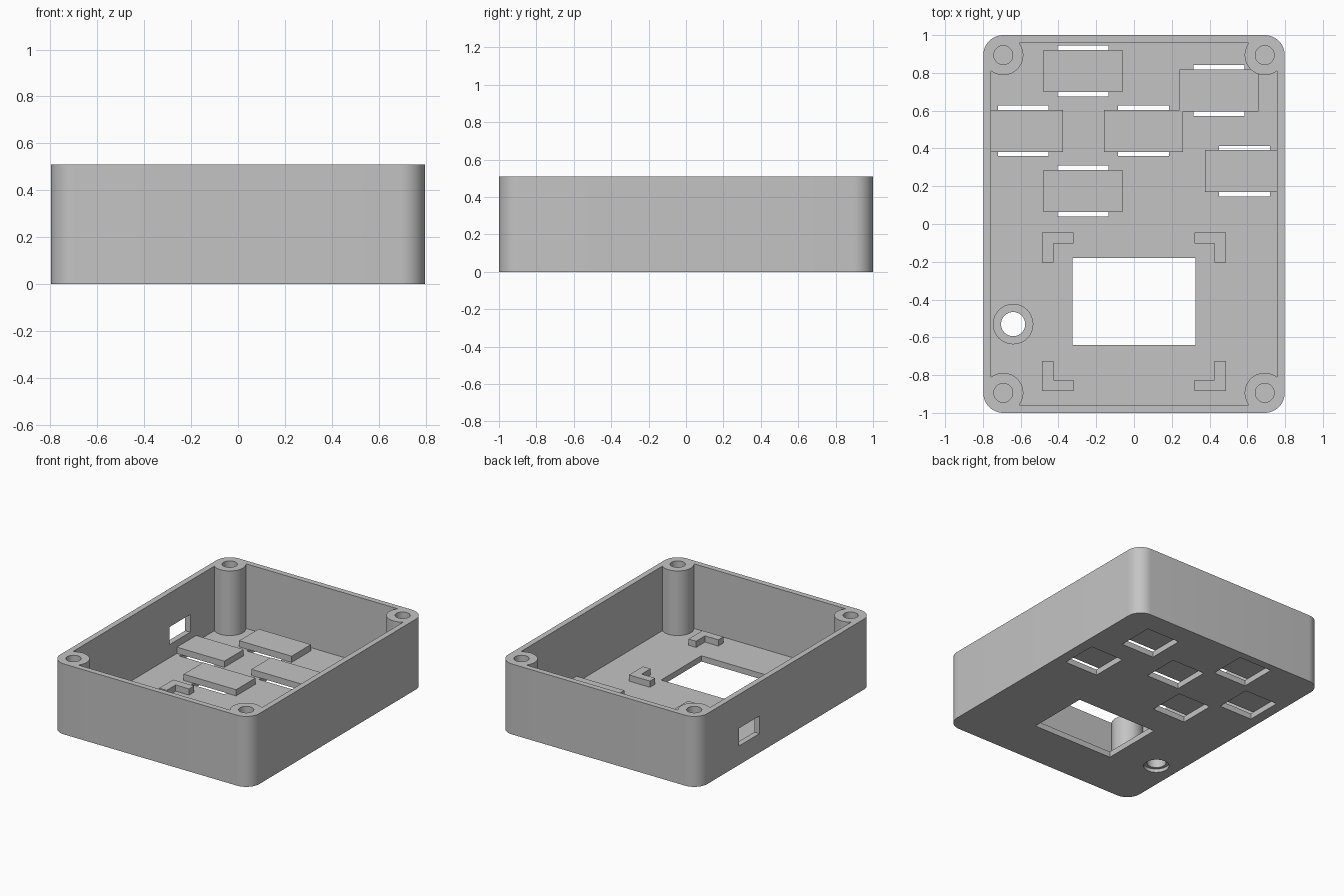
import bpy, bmesh
from math import cos, sin, pi, atan2, sqrt, radians

cube = bpy.data.objects.get("Cube")
if cube:
    bpy.data.objects.remove(cube, do_unlink=True)

W, D, H = 0.798, 1.0, 0.51          # half width, half depth, height
WALL, FLOOR = 0.041, 0.042
POST_R, SCREW_R = 0.106, 0.05
PX, PY = W - POST_R, D - POST_R     # post centres

grey = bpy.data.materials.new("matte grey")
grey.use_nodes = True
grey.diffuse_color = (0.55, 0.55, 0.55, 1)
grey.node_tree.nodes["Principled BSDF"].inputs["Base Color"].default_value = (0.55, 0.55, 0.55, 1)


def prism(name, outline, z0, z1):
    """Extrude a counter-clockwise outline from z0 to z1."""
    bm = bmesh.new()
    face = bm.faces.new([bm.verts.new((x, y, z0)) for x, y in outline])
    top = bmesh.ops.extrude_face_region(bm, geom=[face])["geom"]
    for v in top:
        if isinstance(v, bmesh.types.BMVert):
            v.co.z = z1
    bmesh.ops.recalc_face_normals(bm, faces=bm.faces)
    mesh = bpy.data.meshes.new(name)
    bm.to_mesh(mesh)
    bm.free()
    mesh.materials.append(grey)
    ob = bpy.data.objects.new(name, mesh)
    bpy.context.collection.objects.link(ob)
    return ob


def arc(cx, cy, r, a0, a1, n):
    return [(cx + r * cos(a0 + (a1 - a0) * i / n), cy + r * sin(a0 + (a1 - a0) * i / n))
            for i in range(n + 1)]


def circle(cx, cy, r, n=48):
    return arc(cx, cy, r, 0, 2 * pi, n)[:-1]


def rect(x0, x1, y0, y1):
    return [(x0, y0), (x1, y0), (x1, y1), (x0, y1)]


def cut(target, outline, z0, z1):
    """Subtract a prism from the target."""
    tool = prism("cutter", outline, z0, z1)
    tool.hide_render = True
    mod = target.modifiers.new("cut", "BOOLEAN")
    mod.operation, mod.solver, mod.object = "DIFFERENCE", "EXACT", tool
    bpy.context.view_layer.objects.active = target
    bpy.ops.object.modifier_apply(modifier=mod.name)
    bpy.data.objects.remove(tool, do_unlink=True)


def smooth(ob):
    bpy.ops.object.select_all(action="DESELECT")
    ob.select_set(True)
    bpy.context.view_layer.objects.active = ob
    bpy.ops.object.shade_smooth_by_angle(angle=radians(30))


# Tray body with rounded corners
corners = [(1, 1), (-1, 1), (-1, -1), (1, -1)]
outline = []
for i, (sx, sy) in enumerate(corners):
    outline += arc(sx * PX, sy * PY, POST_R, i * pi / 2, (i + 1) * pi / 2, 12)
tray = prism("tray", outline, 0, H)

# Cavity, leaving round screw posts in the corners
off = POST_R - WALL
side = sqrt(POST_R ** 2 - off ** 2)
a_wall, a_end = atan2(-side, off), atan2(off, -side) - 2 * pi
corner = arc(0, 0, POST_R, a_wall, a_end, 24)
cavity = []
for sx, sy in corners:
    pts = [(sx * (PX + x), sy * (PY + y)) for x, y in corner]
    cavity += pts if sx * sy > 0 else pts[::-1]
cut(tray, cavity, FLOOR, H + 0.1)

# Screw holes
for sx, sy in corners:
    cut(tray, circle(sx * PX, sy * PY, SCREW_R), 0.1, H + 0.1)

# Display window and side port
cut(tray, rect(-0.325, 0.325, -0.64, -0.18), -0.1, 0.1)
cut(tray, rect(-W - 0.1, -W + 0.1, 0.30, 0.535), 0.137, 0.265)

# Jack hole, wider at the outside, with a raised collar inside
JX, JY = -0.64, -0.53
cut(tray, circle(JX, JY, 0.085), -0.1, 0.025)
cut(tray, circle(JX, JY, 0.064), -0.1, 0.1)
collar = prism("jack_collar", circle(JX, JY, 0.107), FLOOR, 0.10)
cut(collar, circle(JX, JY, 0.064), -0.1, 0.2)
smooth(collar)

# Square openings, each bridged by a plate
keys = [(-0.27, 0.81), (0.45, 0.707), (0.05, 0.493),
        (-0.587, 0.493), (0.585, 0.28), (-0.27, 0.175)]
limit = W - WALL / 2
for i, (x, y) in enumerate(keys):
    cut(tray, rect(x - 0.134, x + 0.134, y - 0.134, y + 0.134), -0.1, 0.1)
    prism(f"bridge_plate_{i + 1}",
          rect(max(x - 0.21, -limit), min(x + 0.21, limit), y - 0.111, y + 0.111),
          FLOOR, FLOOR + 0.045)
smooth(tray)

# L-shaped brackets around the window
MID = -0.465
ell = [(0.32, 0.42), (0.32, 0.362), (0.427, 0.362), (0.427, 0.26), (0.488, 0.26), (0.488, 0.42)]
for i, (sx, sy) in enumerate(corners):
    prism(f"display_bracket_{i + 1}", [(sx * x, MID + sy * y) for x, y in ell],
          FLOOR, FLOOR + 0.045)
